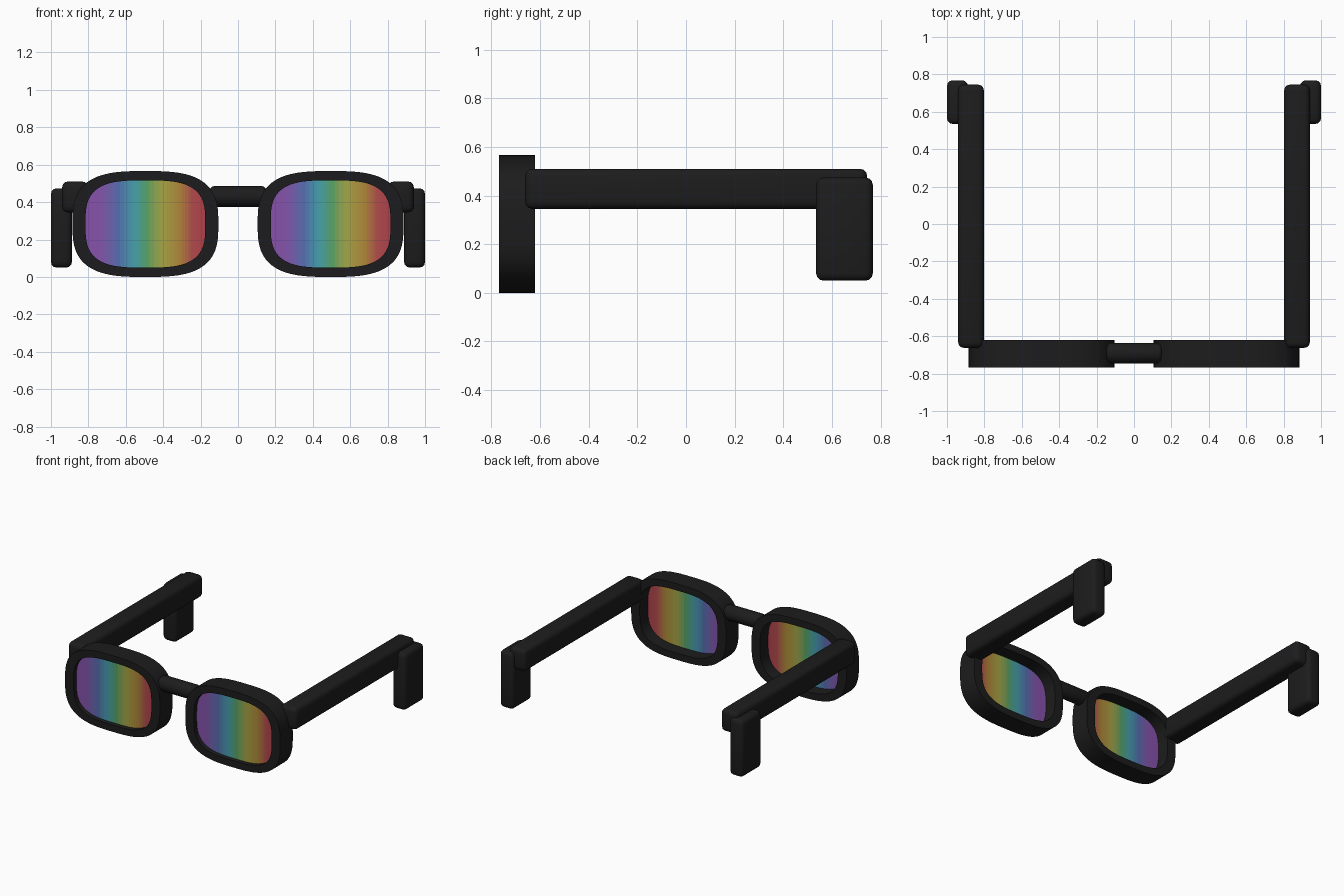
import bpy, bmesh
from math import cos, sin, pi, radians, copysign
from mathutils import Matrix

if "Cube" in bpy.data.objects:
    bpy.data.objects.remove(bpy.data.objects["Cube"])

CX, CZ = 0.495, 0.283            # centre of each eye opening
Y_FRONT, Y_BACK = -0.768, -0.62


def material(name, rgb):
    m = bpy.data.materials.new(name)
    m.diffuse_color = (*rgb, 1)
    m.use_nodes = True
    m.node_tree.nodes["Principled BSDF"].inputs["Base Color"].default_value = m.diffuse_color
    return m


BLACK = material("black_plastic", (0.012, 0.012, 0.013))


def finish(name, bm, mats, angle=35):
    bmesh.ops.recalc_face_normals(bm, faces=bm.faces)
    me = bpy.data.meshes.new(name)
    bm.to_mesh(me)
    bm.free()
    for m in mats:
        me.materials.append(m)
    ob = bpy.data.objects.new(name, me)
    bpy.context.collection.objects.link(ob)
    bpy.ops.object.select_all(action='DESELECT')
    ob.select_set(True)
    bpy.context.view_layer.objects.active = ob
    bpy.ops.object.shade_smooth_by_angle(angle=radians(angle))
    return ob


def rounded_box(name, lo, hi, r):
    bm = bmesh.new()
    bmesh.ops.create_cube(bm, size=1)
    for v in bm.verts:
        for i in range(3):
            v.co[i] = lo[i] if v.co[i] < 0 else hi[i]
    bmesh.ops.bevel(bm, geom=bm.edges[:], offset=r, segments=3, profile=0.5, affect='EDGES')
    return finish(name, bm, [BLACK])


def squircle(a, b, n, t):
    c, s = cos(t), sin(t)
    return (a * copysign(abs(c) ** (2 / n), c), b * copysign(abs(s) ** (2 / n), s))


# Rim: closed ring between two rounded outlines
def rim(name, cx):
    bm = bmesh.new()
    N = 96
    loops = []
    for a, b, n, y in ((0.39, 0.283, 3.0, Y_FRONT), (0.39, 0.283, 3.0, Y_BACK),
                       (0.32, 0.233, 3.2, Y_BACK), (0.32, 0.233, 3.2, Y_FRONT)):
        ring = []
        for i in range(N):
            x, z = squircle(a, b, n, 2 * pi * (i + 0.5) / N)
            ring.append(bm.verts.new((cx + x, y, CZ + z)))
        loops.append(ring)
    for k in range(4):
        p, q = loops[k], loops[(k + 1) % 4]
        for i in range(N):
            j = (i + 1) % N
            bm.faces.new((p[i], p[j], q[j], q[i]))
    return finish(name, bm, [BLACK])


# Rainbow colours across the lens
STOPS = [(0.0, (0.25, 0.08, 0.40)), (0.14, (0.23, 0.09, 0.42)), (0.28, (0.09, 0.16, 0.45)),
         (0.40, (0.06, 0.36, 0.44)), (0.51, (0.09, 0.38, 0.13)), (0.64, (0.40, 0.39, 0.06)),
         (0.78, (0.44, 0.24, 0.04)), (0.88, (0.45, 0.07, 0.07)), (1.0, (0.42, 0.05, 0.07))]


def rainbow(t):
    for (t0, c0), (t1, c1) in zip(STOPS, STOPS[1:]):
        if t <= t1:
            f = (t - t0) / (t1 - t0)
            return [p + (q - p) * f for p, q in zip(c0, c1)]
    return STOPS[-1][1]


COLS = 44
XS = [-cos(pi * i / COLS) for i in range(COLS + 1)]
TINTS = [material(f"lens_tint_{i}", rainbow((XS[i] + XS[i + 1]) / 4 + 0.5)) for i in range(COLS)]


# Lens: thin plate of vertical colour strips
def lens(name, cx):
    bm = bmesh.new()
    a, b, n = 0.324, 0.237, 3.2
    cols = []
    for x in XS:
        h = b * max(1 - abs(x) ** n, 0.002) ** (1 / n)
        cols.append([bm.verts.new((cx + a * x, y, CZ + z))
                     for y, z in ((-0.735, -h), (-0.735, h), (-0.715, h), (-0.715, -h))])
    for i, (p, q) in enumerate(zip(cols, cols[1:])):
        for k in range(4):
            j = (k + 1) % 4
            bm.faces.new((p[k], p[j], q[j], q[k])).material_index = i
    bm.faces.new(cols[0])
    bm.faces.new(cols[-1]).material_index = COLS - 1
    return finish(name, bm, TINTS)


# Bridge: round bar with softened ends
bm = bmesh.new()
bmesh.ops.create_cone(bm, cap_ends=True, segments=32, radius1=0.055, radius2=0.055,
                      depth=0.3, matrix=Matrix.Translation((0, -0.69, 0.43)) @ Matrix.Rotation(pi / 2, 4, 'Y'))
caps = [e for e in bm.edges if abs(e.verts[0].co.x - e.verts[1].co.x) < 1e-4]
bmesh.ops.bevel(bm, geom=caps, offset=0.02, segments=3, profile=0.5, affect='EDGES')
finish("bridge", bm, [BLACK])

for side, s in (("left", -1), ("right", 1)):
    rim(f"{side}_rim", s * CX)
    lens(f"{side}_lens", s * CX)
    # Temple arm and ear tip
    for part, x0, x1, y0, y1, z0, z1 in (("temple", 0.803, 0.94, -0.662, 0.745, 0.345, 0.51),
                                         ("ear_tip", 0.888, 1.0, 0.535, 0.768, 0.05, 0.474)):
        xa, xb = sorted((s * x0, s * x1))
        rounded_box(f"{side}_{part}", (xa, y0, z0), (xb, y1, z1), 0.03)
